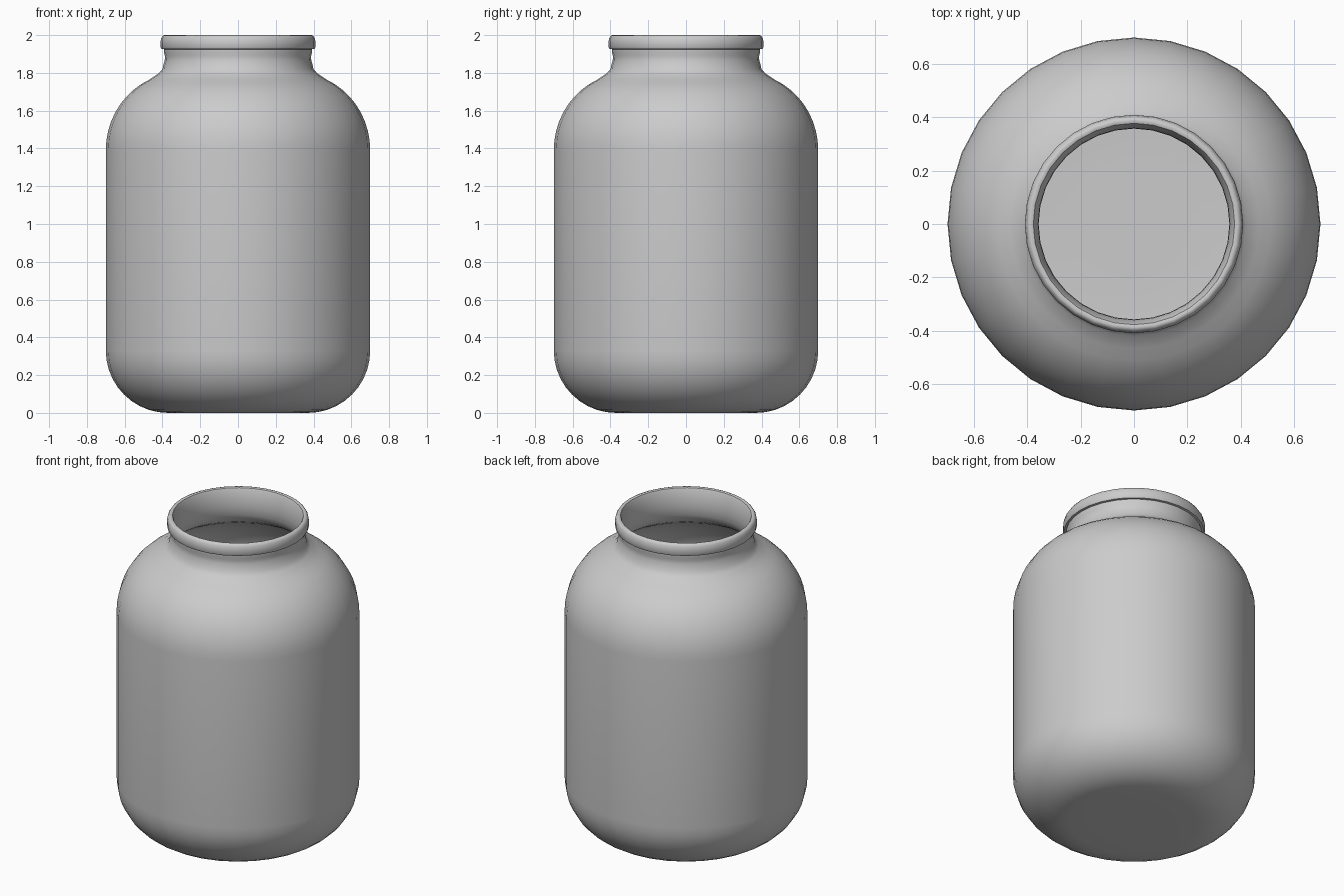
import bpy, bmesh, math

if "Cube" in bpy.data.objects:
    bpy.data.objects.remove(bpy.data.objects["Cube"])

SEGMENTS = 32


def arc(cr, cz, radius_r, radius_z, a0, a1, steps):
    """Points (radius, height) along an elliptical arc, angles in degrees."""
    pts = []
    for i in range(steps + 1):
        a = math.radians(a0 + (a1 - a0) * i / steps)
        pts.append((cr + radius_r * math.cos(a), cz + radius_z * math.sin(a)))
    return pts


def lathe(name, profile, segments):
    """Spin a profile around z; points on the axis become poles."""
    bm = bmesh.new()
    rings = []
    for r, z in profile:
        if r < 1e-5:
            rings.append([bm.verts.new((0, 0, z))] * segments)
        else:
            rings.append([bm.verts.new((r * math.cos(2 * math.pi * i / segments),
                                        r * math.sin(2 * math.pi * i / segments), z))
                          for i in range(segments)])
    for lower, upper in zip(rings, rings[1:]):
        for i in range(segments):
            j = (i + 1) % segments
            quad = [lower[i], lower[j], upper[j], upper[i]]
            bm.faces.new(list(dict.fromkeys(quad)))
    bmesh.ops.recalc_face_normals(bm, faces=bm.faces)
    mesh = bpy.data.meshes.new(name)
    bm.to_mesh(mesh)
    bm.free()
    obj = bpy.data.objects.new(name, mesh)
    bpy.context.collection.objects.link(obj)
    bpy.context.view_layer.objects.active = obj
    obj.select_set(True)
    bpy.ops.object.shade_smooth_by_angle(angle=math.radians(40))
    obj.select_set(False)
    return obj


# Outer wall: flat base, rounded foot, straight side, domed shoulder
outer = [(0, 0), (0.2, 0)]
outer += arc(0.37, 0.33, 0.33, 0.33, -90, 0, 10)
outer += arc(0.31, 1.39, 0.39, 0.41, 0, 66, 9)
# Neck with a fine bead, then the rolled rim
outer += [(0.42, 1.797), (0.40, 1.82), (0.393, 1.85), (0.388, 1.865),
          (0.387, 1.89), (0.392, 1.91), (0.392, 1.925)]
rim = [(0.405, 1.927), (0.41, 1.937), (0.41, 1.965), (0.406, 1.985),
       (0.398, 1.997), (0.388, 2.0), (0.378, 1.996), (0.373, 1.985)]
# Inner wall runs back down to the inside floor
inner = [(0.360, 1.93), (0.358, 1.88), (0.364, 1.83), (0.385, 1.785), (0.41, 1.765)]
inner += arc(0.31, 1.39, 0.36, 0.38, 66, 0, 9)
inner += arc(0.37, 0.33, 0.30, 0.30, 0, -90, 10)
inner += [(0.2, 0.03), (0, 0.03)]

lathe("jar", outer + rim + inner, SEGMENTS)
